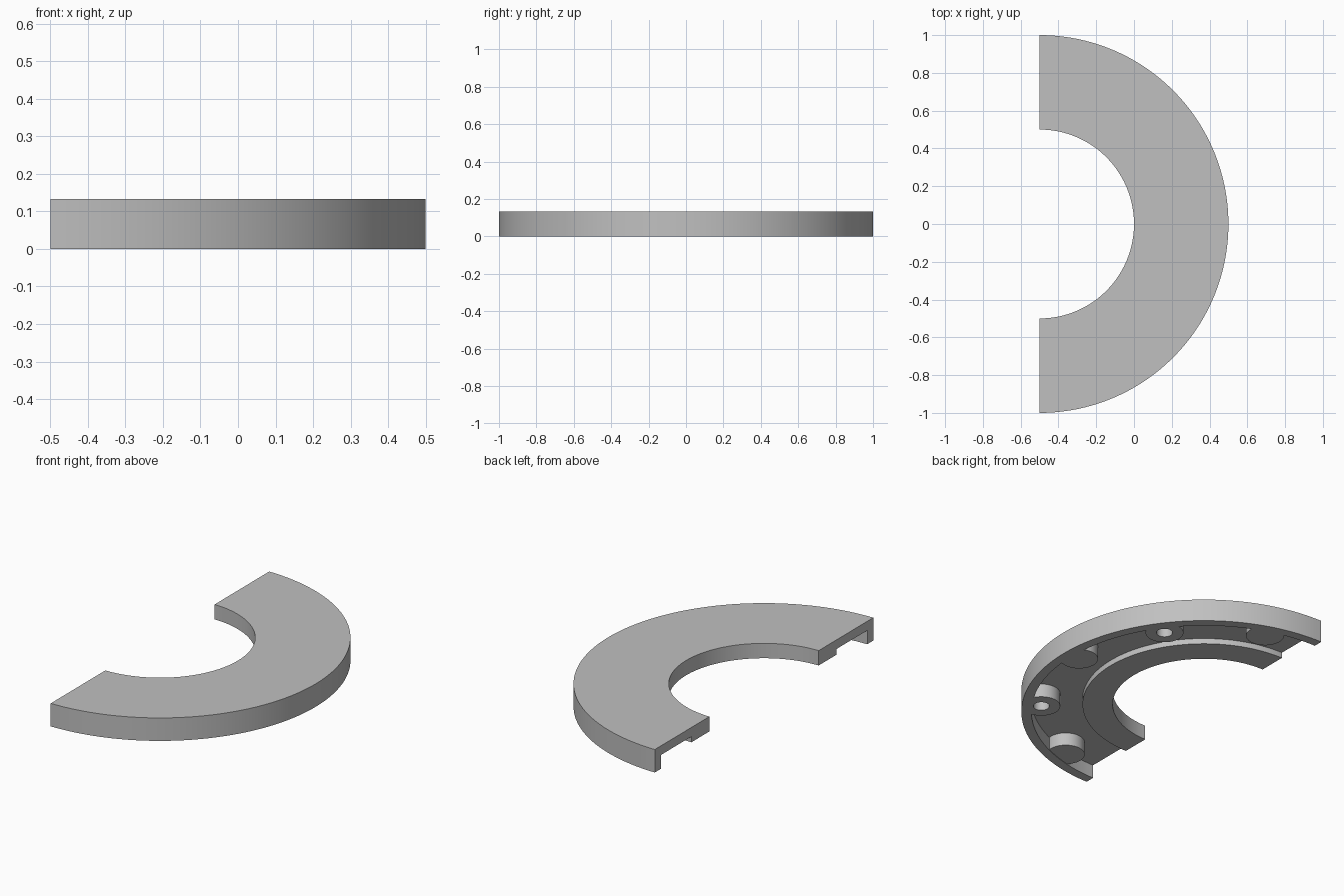
import bpy
import bmesh
from math import cos, sin, pi, radians
from mathutils import Matrix, Vector

if "Cube" in bpy.data.objects:
    bpy.data.objects.remove(bpy.data.objects["Cube"])

HEIGHT = 0.133
FLOOR = 0.08          # underside of the top plate
CENTRE = Vector((-0.5, 0, 0))

grey = bpy.data.materials.new("grey")
grey.use_nodes = True
colour = (0.53, 0.53, 0.53, 1)
grey.diffuse_color = colour
grey.node_tree.nodes["Principled BSDF"].inputs["Base Color"].default_value = colour


def revolve(name, profile, start, sweep, steps, location):
    """Sweep a closed (radius, z) profile about z; cap the ends if it is partial."""
    bm = bmesh.new()
    full = abs(sweep - 2 * pi) < 1e-6
    rings = []
    for i in range(steps if full else steps + 1):
        a = start + sweep * i / steps
        rings.append([bm.verts.new((r * cos(a), r * sin(a), z)) for r, z in profile])
    n = len(profile)
    pairs = list(zip(rings, rings[1:]))
    if full:
        pairs.append((rings[-1], rings[0]))
    for a, b in pairs:
        for j in range(n):
            k = (j + 1) % n
            bm.faces.new((a[j], b[j], b[k], a[k]))
    if not full:
        bm.faces.new(rings[0])
        bm.faces.new(rings[-1][::-1])
    return finish(name, bm, location)


def cylinder(name, radius, bottom, top, location):
    bm = bmesh.new()
    bmesh.ops.create_cone(bm, cap_ends=True, segments=48, radius1=radius,
                          radius2=radius, depth=top - bottom,
                          matrix=Matrix.Translation((0, 0, (top + bottom) / 2)))
    return finish(name, bm, location)


def finish(name, bm, location):
    bmesh.ops.recalc_face_normals(bm, faces=bm.faces)
    mesh = bpy.data.meshes.new(name)
    bm.to_mesh(mesh)
    bm.free()
    mesh.materials.append(grey)
    obj = bpy.data.objects.new(name, mesh)
    obj.location = location
    bpy.context.collection.objects.link(obj)
    bpy.ops.object.select_all(action='DESELECT')
    obj.select_set(True)
    bpy.context.view_layer.objects.active = obj
    bpy.ops.object.shade_smooth_by_angle(angle=radians(30))
    return obj


# Half ring: top plate, full-height outer rim and shallower inner collar
section = [(0.5, 0.047), (0.665, 0.047), (0.665, FLOOR), (0.945, FLOOR),
           (0.945, 0), (1, 0), (1, HEIGHT), (0.5, HEIGHT)]
revolve("half_ring", section, -pi / 2, pi, 90, CENTRE)

# Bosses under the plate, alternating solid and bored
BOSS_R, BORE_R, TOP = 0.104, 0.044, FLOOR + 0.01
for i in range(5):
    a = radians(-72 + 36 * i)
    spot = CENTRE + 0.893 * Vector((cos(a), sin(a), 0))
    if i % 2:
        tube = [(BORE_R, 0), (BOSS_R, 0), (BOSS_R, TOP), (BORE_R, TOP)]
        revolve(f"bored_boss_{i}", tube, 0, 2 * pi, 48, spot)
    else:
        cylinder(f"solid_boss_{i}", BOSS_R, 0.003, TOP, spot)
